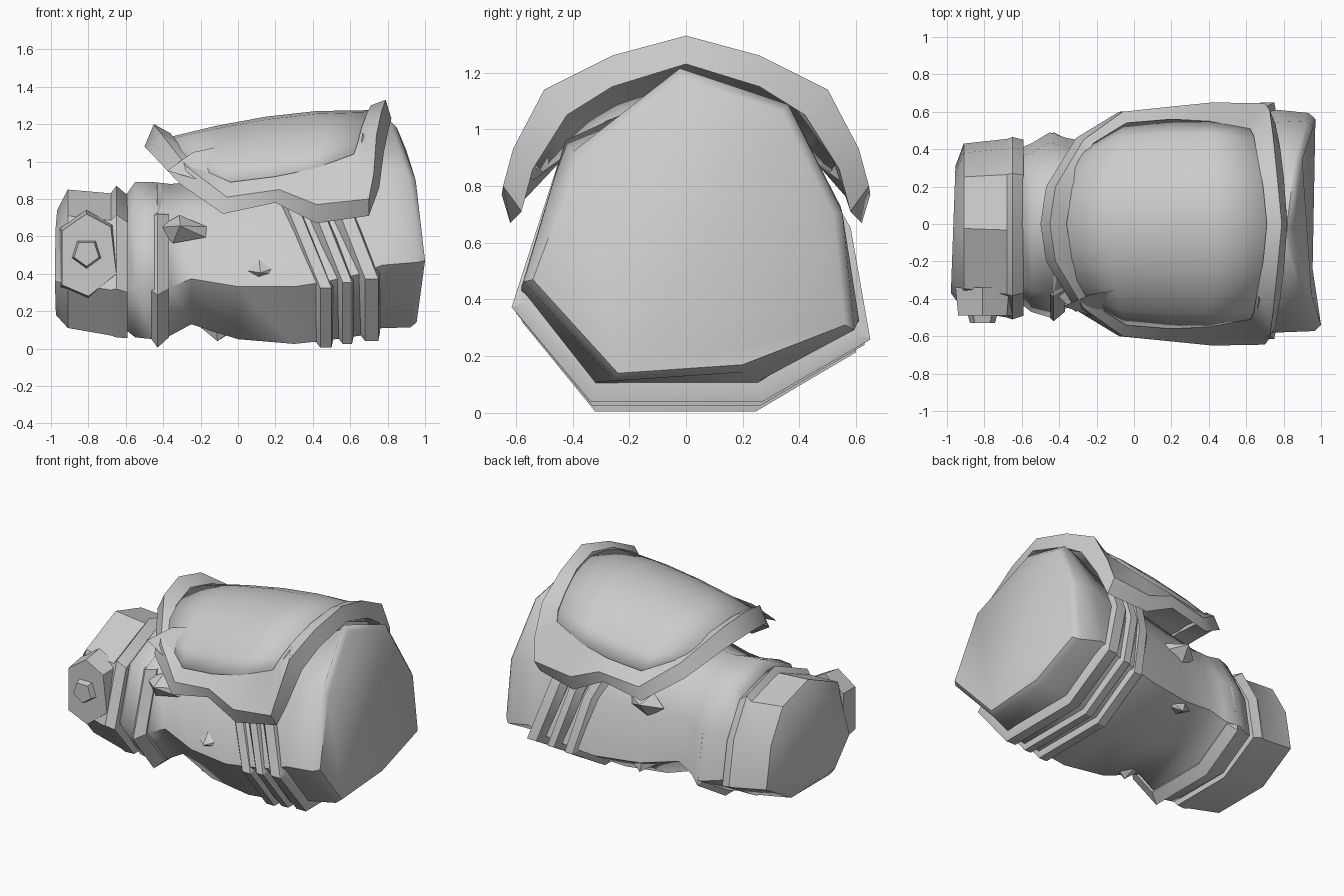
import bpy, bmesh, math
from mathutils import Vector, Matrix

if "Cube" in bpy.data.objects:
    bpy.data.objects.remove(bpy.data.objects["Cube"])

grey = bpy.data.materials.new("plain_grey")
grey.diffuse_color = (0.6, 0.6, 0.6, 1)
grey.use_nodes = True
grey.node_tree.nodes["Principled BSDF"].inputs["Base Color"].default_value = grey.diffuse_color


def finish(name, bm, angle=30):
    bmesh.ops.recalc_face_normals(bm, faces=bm.faces)
    me = bpy.data.meshes.new(name)
    bm.to_mesh(me)
    bm.free()
    me.materials.append(grey)
    ob = bpy.data.objects.new(name, me)
    bpy.context.collection.objects.link(ob)
    bpy.ops.object.select_all(action='DESELECT')
    ob.select_set(True)
    bpy.context.view_layer.objects.active = ob
    bpy.ops.object.shade_smooth_by_angle(angle=math.radians(angle))
    return ob


def loft(name, rings, caps=True, loop=False, closed=True, angle=30):
    """Skin a list of equal-length rings."""
    bm = bmesh.new()
    vs = [[bm.verts.new(p) for p in r] for r in rings]
    n = len(rings[0])
    pairs = list(zip(vs, vs[1:])) + ([(vs[-1], vs[0])] if loop else [])
    for a, b in pairs:
        for i in range(n if closed else n - 1):
            j = (i + 1) % n
            bm.faces.new((a[i], a[j], b[j], b[i]))
    if caps:
        bm.faces.new(vs[0])
        bm.faces.new(vs[-1])
    return finish(name, bm, angle)


# Uneven eight-sided section, fitted to a y/z box
SECTION = [(.49, 1), (.13, .81), (0, .32), (.22, 0), (.70, 0), (1, .21), (.945, .59), (.80, .89)]


def ring(x, y0, y1, z0, z1, slant=0.0):
    pts = []
    for u, v in SECTION:
        y, z = y0 + u * (y1 - y0), z0 + v * (z1 - z0)
        pts.append((x - min(.2, slant * max(0, z - .4)), y, z))
    return pts


# Main body with its flared, tilted end cap
cap = [(.85, -.02, 1.18), (.95, -.38, .90), (1.0, -.54, .47), (.955, -.24, .14),
       (.955, .20, .17), (.97, .56, .31), (.96, .52, .70), (.90, .34, 1.06)]
rim = [(x - .035, y * 1.06, .6 + (z - .6) * 1.06) for x, y, z in cap]
body = [ring(*s) for s in [
    (-.60, -.43, .41, .10, .82), (-.55, -.47, .43, .06, .89), (-.45, -.50, .49, .05, .89),
    (-.36, -.45, .46, .07, .88), (-.25, -.43, .44, .13, .89), (0, -.51, .50, .05, .93),
    (.30, -.56, .56, .025, .98), (.45, -.56, .58, .04, 1.02), (.66, -.58, .60, .07, 1.10),
    (.77, -.58, .61, .11, 1.16)]]
loft("body", body + [rim, cap], angle=50)

# Narrow end cuff with a slightly tilted end
end = [(x - .06 * (.3 - y) * .6, y, z) for x, y, z in ring(-.955, -.37, .31, .18, .74)]
loft("cuff", [end, ring(-.91, -.46, .43, .11, .85), ring(-.68, -.50, .455, .07, .83),
              ring(-.65, -.51, .465, .06, .87), ring(-.59, -.49, .45, .055, .82)], angle=35)

# Fold at the narrow end
loft("wrist_fold", [ring(-.47, -.48, .45, .06, .86), ring(-.43, -.52, .49, .005, .885),
                    ring(-.37, -.47, .46, .06, .87)])

# Three slanted straps near the wide end
for x0, x1, box in [(.42, .51, (-.58, .60, .005, 1.0)), (.54, .62, (-.60, .63, .025, 1.05)),
                    (.66, .76, (-.615, .65, .04, 1.08))]:
    y0, y1, z0, z1 = box
    small = (y0 + .05, y1 - .05, z0 + .05, z1 - .04)
    loft("strap", [ring(x0 - .02, *small, .5), ring(x0 + .02, *box, .5),
                   ring(x1 - .01, *box, .5), ring(x1, *small, .5)])

# Guard border: upper, lower and inner edge of one half, then mirrored
top = [(-.45, 0, 1.2), (-.42, .2, 1.16), (-.27, .45, .97), (-.06, .60, .81), (.22, .63, .85),
       (.42, .65, .77), (.70, .645, .80), (.725, .61, .93), (.74, .50, 1.14),
       (.765, .26, 1.26), (.79, 0, 1.33)]
low = [(-.5, 0, 1.08), (-.47, .2, 1.05), (-.31, .46, .88), (-.08, .60, .72), (.20, .61, .78),
       (.42, .62, .67), (.70, .58, .71), (.755, .54, .86), (.78, .42, 1.05),
       (.80, .26, 1.15), (.82, 0, 1.23)]
inner = [(-.36, 0, 1.15), (-.33, .2, 1.11), (-.22, .43, .97), (-.04, .54, .89), (.20, .56, .92),
         (.40, .55, .96), (.62, .51, 1.04), (.64, .47, 1.10), (.66, .36, 1.18),
         (.69, .2, 1.26), (.71, 0, 1.30)]
under = [(x, y, z - .07) for x, y, z in inner]


def whole(half):
    return half + [(x, -y, z) for x, y, z in half[-2:0:-1]]


loft("guard_border", [whole(h) for h in (top, low, under, inner)], caps=False, loop=True)

# Smooth curved guard panel
panel = []
A = 1.1
for xc, xe, w, e, c in [(-.37, -.23, .44, .94, 1.13), (-.12, -.05, .54, .87, 1.19),
                        (.15, .2, .56, .90, 1.24), (.42, .4, .56, .94, 1.27),
                        (.72, .63, .52, 1.02, 1.275)]:
    row = []
    for k in range(11):
        t = -1 + k / 5
        f = (math.cos(t * A) - math.cos(A)) / (1 - math.cos(A))
        row.append((xc + (xe - xc) * t * t, w * math.sin(t * A) / math.sin(A), e + (c - e) * f))
    panel.append(row)
ob = loft("guard_panel", panel, caps=False, closed=False, angle=50)
if sum(p.normal.z for p in ob.data.polygons) < 0:
    ob.data.flip_normals()
mod = ob.modifiers.new("thickness", 'SOLIDIFY')
mod.thickness = .04
mod.offset = -1

# Pinched crease at the front corner of the guard
bm = bmesh.new()
v = [bm.verts.new(p) for p in [(-.38, -.44, .95), (-.2, -.50, .90), (-.24, -.38, 1.05),
                               (0, -.33, 1.10)]]
for f in [(0, 1, 2), (0, 1, 3), (1, 2, 3), (0, 2, 3)]:
    bm.faces.new([v[i] for i in f])
finish("guard_crease", bm)


# Plate and raised stud on the cuff front
def prism(name, pts, back, front, grow):
    c = sum((Vector(p) for p in pts), Vector((0, 0))) / len(pts)
    base = [c + (Vector(p) - c) * grow for p in pts]
    loft(name, [[(p[0], back, p[1]) for p in base], [(p[0], front, p[1]) for p in pts]])


prism("cuff_plate", [(-.81, .72), (-.68, .65), (-.65, .40), (-.80, .28), (-.94, .34), (-.94, .63)],
      -.34, -.49, 1.1)
penta = [(-.81 + .07 * math.sin(a), .51 - .07 * math.cos(a))
         for a in [i * math.tau / 5 for i in range(5)]]
prism("cuff_stud", penta, -.47, -.53, 1.25)


# Small leaf-shaped barbs on the body
def barb(loc, normal, turn=0.0):
    nz = Vector(normal).normalized()
    ax = Vector((1, 0, 0))
    ay = nz.cross(ax)
    m = Matrix((ax, ay, nz)).transposed() @ Matrix.Rotation(turn, 3, 'Z')
    bm = bmesh.new()
    base = [(-.13, 0), (-.02, .08), (.13, .03), (.13, -.03), (-.04, -.08)]
    vs = [bm.verts.new(Vector(loc) + m @ Vector((x, y, -.05))) for x, y in base]
    tip = bm.verts.new(Vector(loc) + m @ Vector((-.01, -.01, .05)))
    for i in range(5):
        bm.faces.new((vs[i], vs[(i + 1) % 5], tip))
    bm.faces.new(vs)
    finish("barb", bm, 20)


barb((-.30, -.42, .65), (0, -1, .3), -.1)
barb((.13, -.50, .42), (0, -1, -.1))
barb((0, .47, .62), (0, 1, .2))
barb((.02, .45, .20), (0, .6, -.8))
barb((-.10, -.22, .09), (0, -.3, -1))
